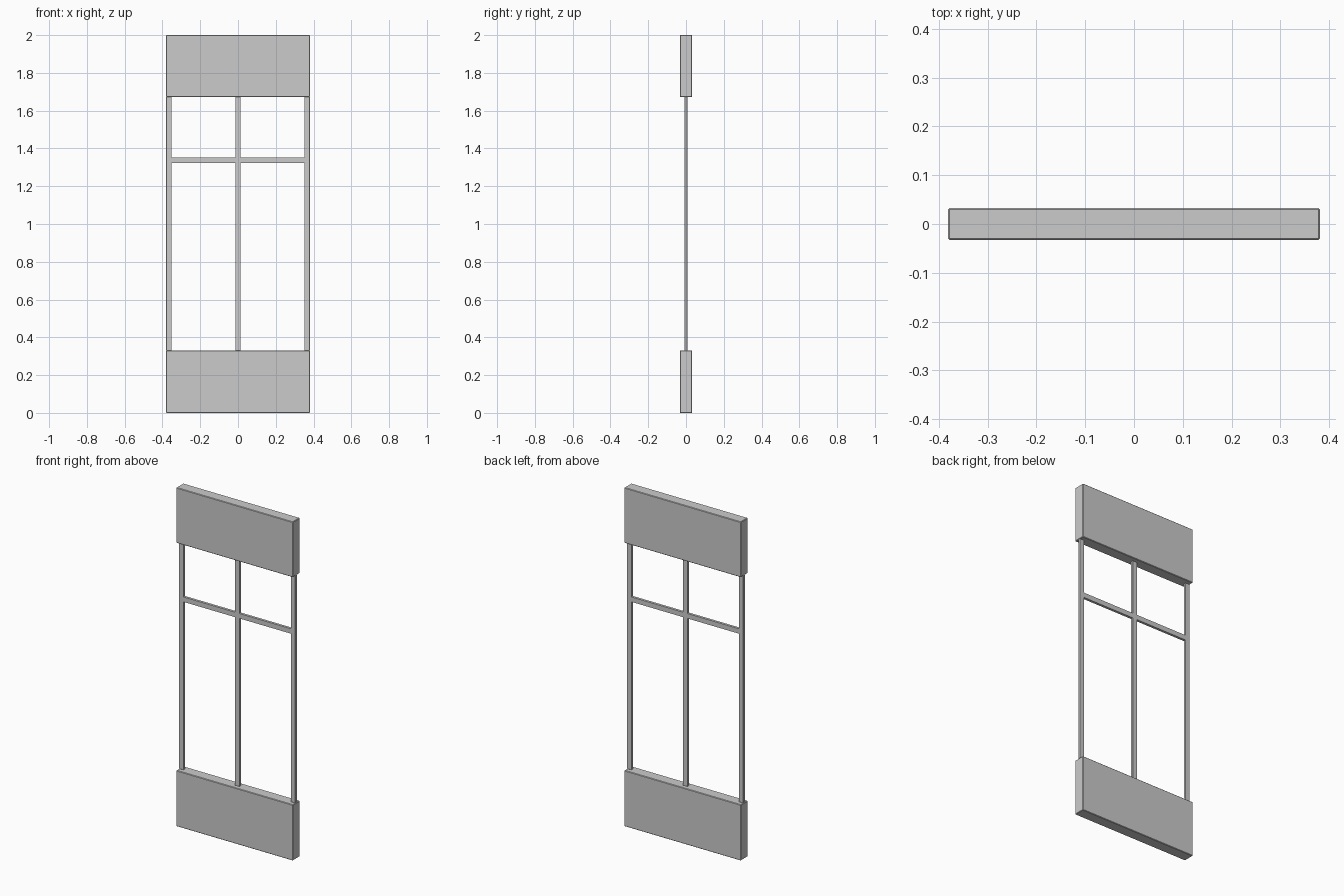
import bpy

if "Cube" in bpy.data.objects:
    bpy.data.objects.remove(bpy.data.objects["Cube"])


def box(name, lo, hi, bevel=0.0):
    """Axis-aligned box between two corners, with an optional small chamfer."""
    size = [b - a for a, b in zip(lo, hi)]
    bpy.ops.mesh.primitive_cube_add(size=1, location=[(a + b) / 2 for a, b in zip(lo, hi)])
    ob = bpy.context.object
    ob.name = name
    ob.scale = size
    bpy.ops.object.transform_apply(location=False, rotation=False, scale=True)
    if bevel:
        mod = ob.modifiers.new("chamfer", 'BEVEL')
        mod.width = bevel
        mod.segments = 1
    return ob


HALF_W = 0.381      # half width of the frame
PANEL_Y = 0.033     # half depth of the solid panels
BAR_Y = 0.0075      # half depth of the thin bars
BAR_W = 0.029       # bar width
Z_LOW, Z_HIGH = 0.33, 1.673

# solid panels at bottom and top
for name, z0, z1 in (("bottom_panel", 0, Z_LOW), ("top_panel", Z_HIGH, 2)):
    box(name, (-HALF_W, -PANEL_Y, z0), (HALF_W, PANEL_Y, z1), 0.003)

# upright bars
edge = HALF_W - 0.001 - BAR_W / 2
for name, x in (("left_upright", -edge), ("centre_upright", 0), ("right_upright", edge)):
    box(name, (x - BAR_W / 2, -BAR_Y, Z_LOW), (x + BAR_W / 2, BAR_Y, Z_HIGH), 0.001)

# crossbars between the uprights
inner, outer = BAR_W / 2, edge - BAR_W / 2
for name, x0, x1 in (("left_crossbar", -outer, -inner), ("right_crossbar", inner, outer)):
    box(name, (x0, -BAR_Y, 1.323), (x1, BAR_Y, 1.352))
